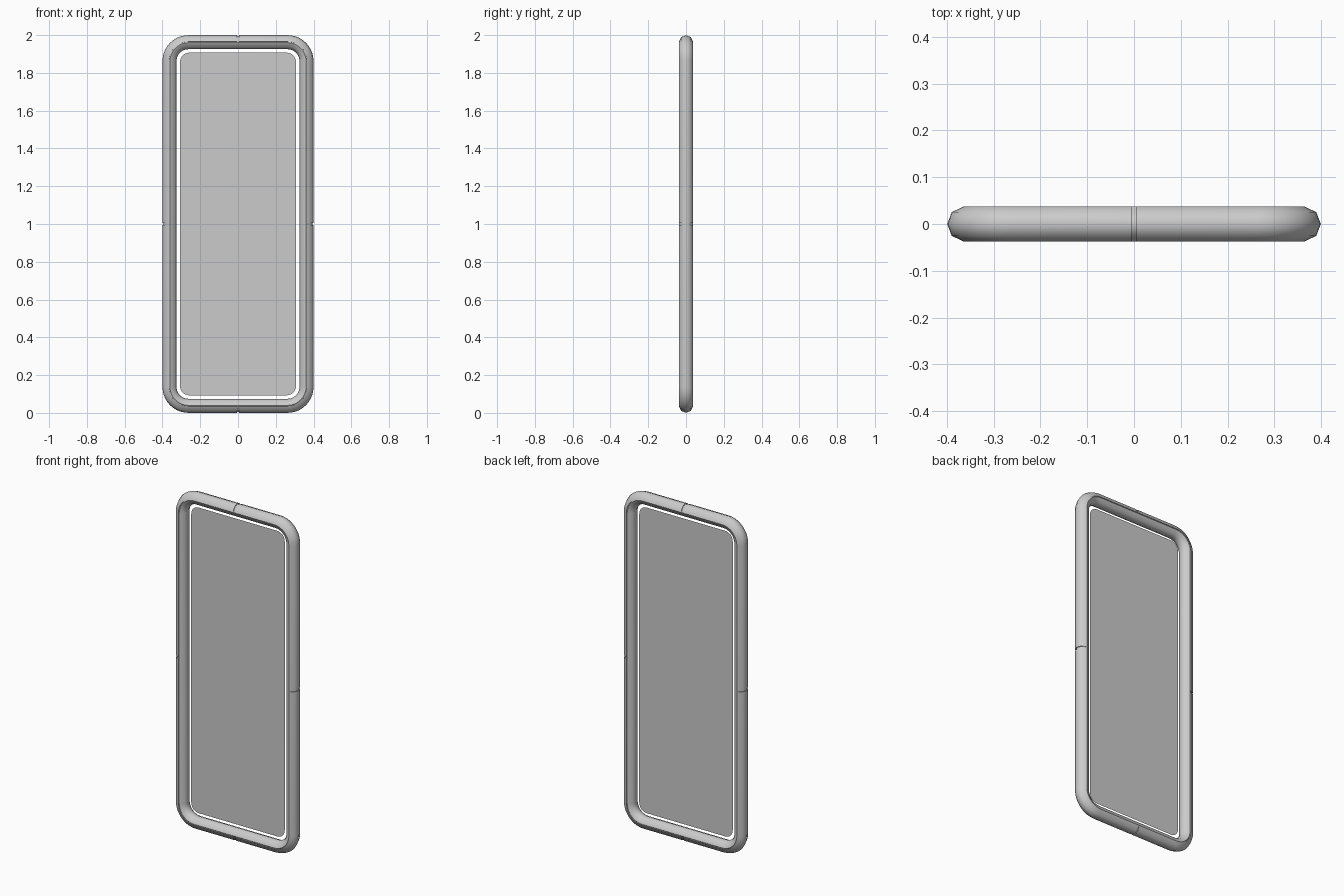
import bpy, bmesh, math

if "Cube" in bpy.data.objects:
    bpy.data.objects.remove(bpy.data.objects["Cube"])

HX, HZ, CORNER = 0.3625, 0.9625, 0.1   # tube centre line, about z = 1
R, CORE = 0.0372, 0.0325               # tube and core radii
GAP = 0.005                            # half gap between shell pieces


def arc(r, a0, a1, n):
    return [(r * math.cos(math.radians(a0 + (a1 - a0) * i / n)),
             r * math.sin(math.radians(a0 + (a1 - a0) * i / n))) for i in range(n + 1)]


def corner_path(hx, hz, r, start, n=10):
    """Quarter of a rounded rectangle: (x, z, normal x, normal z)."""
    pts = [(hx, start, 1, 0)]
    for c, s in arc(1, 0, 90, n):
        pts.append((hx - r + r * c, hz - r + r * s, c, s))
    pts.append((start, hz, 0, 1))
    return pts


def finish(name, bm, smooth=True):
    bmesh.ops.recalc_face_normals(bm, faces=bm.faces)
    me = bpy.data.meshes.new(name)
    bm.to_mesh(me)
    bm.free()
    ob = bpy.data.objects.new(name, me)
    ob.location = (0, 0, 1)
    bpy.context.collection.objects.link(ob)
    mod = ob.modifiers.new("mirror", 'MIRROR')
    mod.use_axis = (True, False, True)
    mod.merge_threshold = 0.0005
    if smooth:
        bpy.ops.object.select_all(action='DESELECT')
        ob.select_set(True)
        bpy.context.view_layer.objects.active = ob
        bpy.ops.object.shade_smooth_by_angle(angle=math.radians(50))
    return ob


def sweep(name, profile, start, caps):
    bm = bmesh.new()
    rings = [[bm.verts.new((x + nx * o, y, z + nz * o)) for o, y in profile]
             for x, z, nx, nz in corner_path(HX, HZ, CORNER, start)]
    n = len(profile)
    for a, b in zip(rings, rings[1:]):
        for i in range(n):
            j = (i + 1) % n
            bm.faces.new((a[i], a[j], b[j], b[i]))
    if caps:
        bm.faces.new(rings[0])
        bm.faces.new(rings[-1])
    return finish(name, bm)


# Outer half of the tube, split into four corner shells
sweep("outer_shell", arc(R, -86, 86, 4) + arc(CORE, 86, -86, 4), GAP, True)

# Continuous inner half with a slimmer core behind the shells
sweep("inner_ring", arc(R, 94, 266, 4) + arc(CORE, -86, 86, 4), 0, False)

# Flat panel with rounded corners
bm = bmesh.new()
outline = [bm.verts.new((x, 0, z)) for x, z, _, _ in corner_path(0.307, 0.907, 0.05, 0, 8)]
bm.faces.new([bm.verts.new((0, 0, 0))] + outline)
finish("panel", bm, False)
